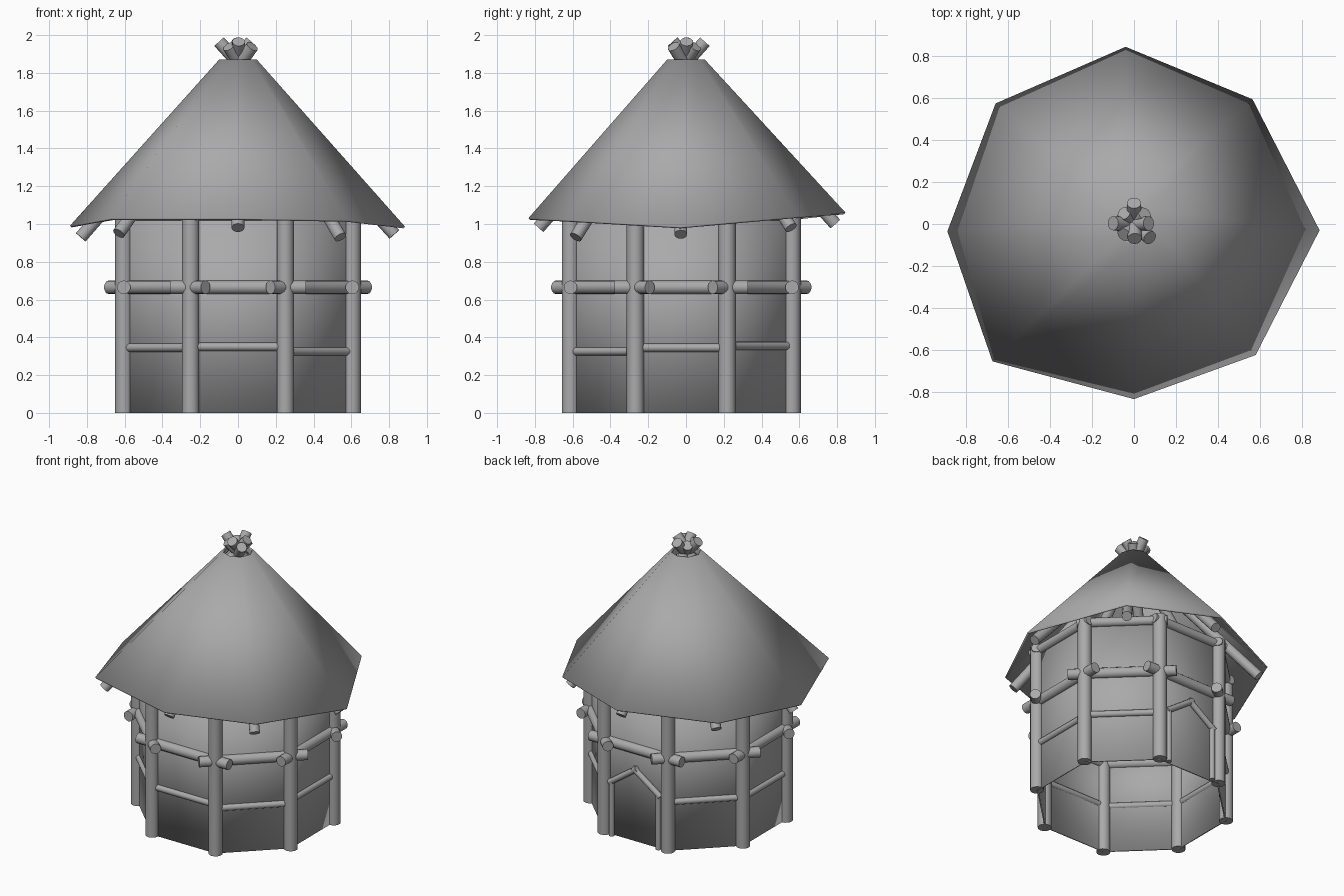
import bpy, bmesh
from math import cos, sin, radians
from mathutils import Vector

if "Cube" in bpy.data.objects:
    bpy.data.objects.remove(bpy.data.objects["Cube"])

gray = bpy.data.materials.new("plain gray")
gray.use_nodes = True
COLOR = (0.4, 0.4, 0.4, 1)
gray.diffuse_color = COLOR
gray.node_tree.nodes["Principled BSDF"].inputs["Base Color"].default_value = COLOR


def finish(obj, name, angle):
    obj.name = name
    obj.data.materials.append(gray)
    bpy.ops.object.select_all(action="DESELECT")
    obj.select_set(True)
    bpy.context.view_layer.objects.active = obj
    bpy.ops.object.shade_smooth_by_angle(angle=radians(angle))


def log(name, a, b, radius, extend=0.0):
    """Round stick from a to b, lengthened at both ends."""
    a, b = Vector(a), Vector(b)
    d = b - a
    bpy.ops.mesh.primitive_cylinder_add(
        vertices=14, radius=radius, depth=d.length + 2 * extend, location=(a + b) / 2)
    obj = bpy.context.object
    obj.rotation_euler = d.to_track_quat("Z", "Y").to_euler()
    finish(obj, name, 50)


def shell(name, lower, upper, thickness):
    """Thin band between two rings of points."""
    bm = bmesh.new()
    lo = [bm.verts.new(p) for p in lower]
    hi = [bm.verts.new(p) for p in upper]
    n = len(lo)
    for i in range(n):
        j = (i + 1) % n
        bm.faces.new((lo[i], lo[j], hi[j], hi[i]))
    mesh = bpy.data.meshes.new(name)
    bm.to_mesh(mesh)
    bm.free()
    obj = bpy.data.objects.new(name, mesh)
    bpy.context.collection.objects.link(obj)
    mod = obj.modifiers.new("thickness", "SOLIDIFY")
    mod.thickness = thickness
    finish(obj, name, 55)


def corner(i, z):
    """Post position i, counted counter-clockwise from the right-hand side."""
    a = radians(22.5 + 45 * i)
    return Vector((0.655 * cos(a), -0.025 + 0.635 * sin(a), z))


# Wall
shell("wall", [corner(i, 0) for i in range(8)], [corner(i, 1.08) for i in range(8)], 0.01)

# Posts and the rails between them; the back side (1) holds the doorway
DOOR_SIDE = 1
low_heights = [0.355, 0, 0.35, 0.345, 0.345, 0.35, 0.325, 0.345]
for i in range(8):
    log("post", corner(i, 0), corner(i, 1.08), 0.046)
    log("middle_rail", corner(i, 0.665), corner(i + 1, 0.665), 0.036, 0.11)
    log("top_rail", corner(i, 1.05), corner(i + 1, 1.05), 0.032, 0.05)
    if i != DOOR_SIDE:
        z = low_heights[i]
        log("low_rail", corner(i, z), corner(i + 1, z), 0.022)

# Door frame
y = corner(DOOR_SIDE, 0).y + 0.015
peak = (0, y, 0.52)
for side in (-1, 1):
    x = side * 0.185
    log("door_jamb", (x, y, 0), (x, y, 0.39), 0.018)
    log("door_gable", (x, y, 0.39), peak, 0.02, 0.02)

# Roof with an uneven eave
eave = [Vector(p) for p in (
    (0.885, -0.03, 0.985), (0.565, 0.595, 1.04), (-0.04, 0.845, 1.06), (-0.66, 0.575, 1.03),
    (-0.89, -0.035, 0.99), (-0.675, -0.655, 1.03), (0, -0.835, 1.03), (0.58, -0.625, 1.02))]
crown = [(0.1 * cos(radians(45 * i)), 0.1 * sin(radians(45 * i)), 1.87) for i in range(8)]
shell("roof", eave, crown, 0.012)

# Rafters under the ridges, crossing at the peak
drops = [0.04, 0.06, 0.06, 0.07, 0.06, 0.08, 0.05, 0.09]
for i, p in enumerate(eave):
    foot = Vector((p.x * 0.935, p.y * 0.935, p.z - drops[i]))
    out = Vector((p.x, p.y, 0)).normalized()
    reach = 0.1 if i % 3 == 0 else 0.07
    tip = -out * reach + Vector((0, 0, 1.965 if i % 2 == 0 else 1.94))
    log("rafter", foot, tip, 0.034)
